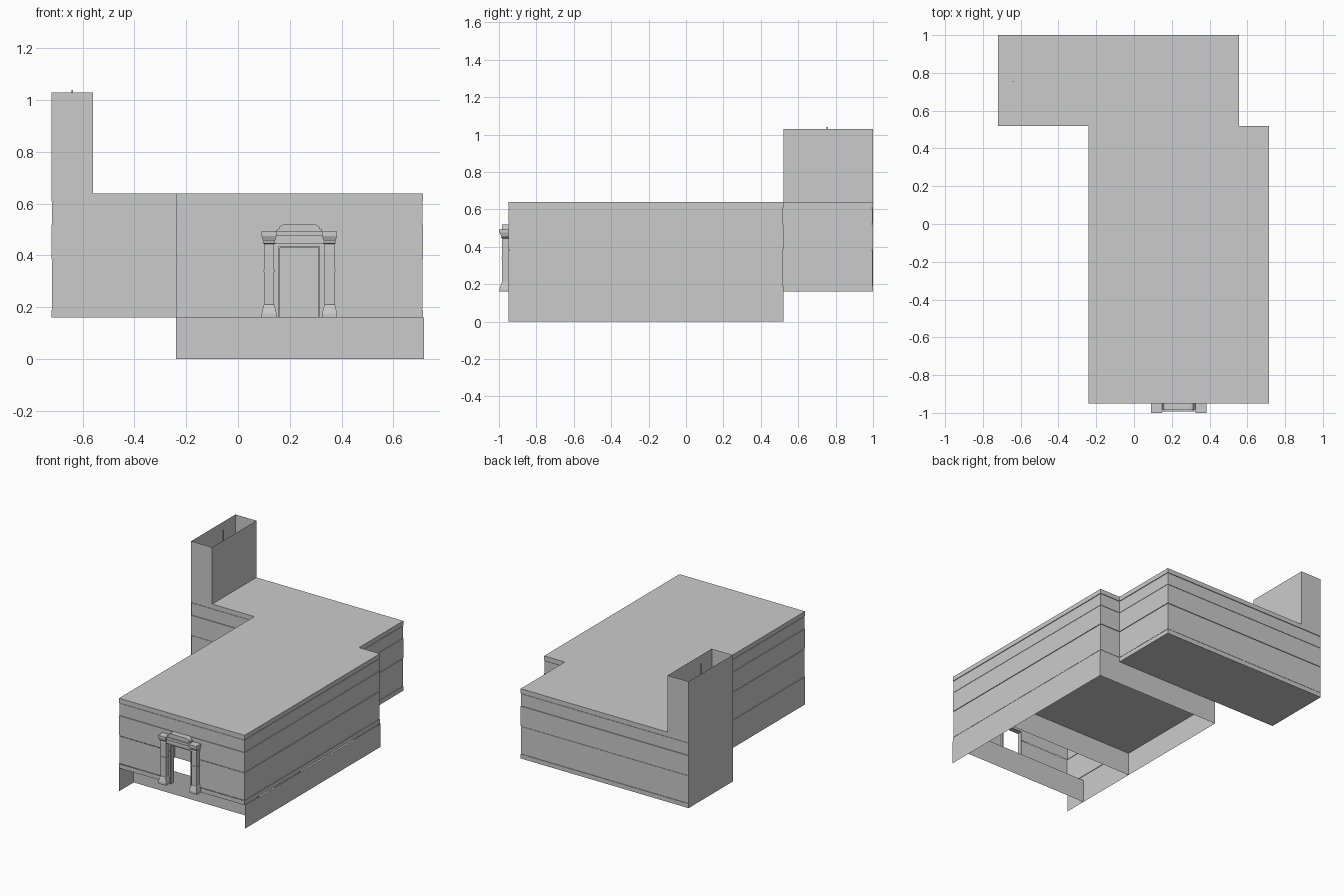
import bpy, bmesh, math

if "Cube" in bpy.data.objects:
    bpy.data.objects.remove(bpy.data.objects["Cube"])

FLOOR, ROOF, TOP = 0.16, 0.64, 1.03
FRONT, MID, BACK = -0.95, 0.52, 1.0
LEFT, RIGHT = -0.24, 0.715
DOOR_L, DOOR_R, DOOR_T = 0.157, 0.317, 0.435
DOOR_X = (DOOR_L + DOOR_R) / 2
FOOTPRINT = [(LEFT, FRONT), (RIGHT, FRONT), (RIGHT, MID), (0.557, MID),
             (0.557, BACK), (-0.72, BACK), (-0.72, MID), (LEFT, MID)]


def make(name, faces):
    """Mesh object from a list of faces, each a list of points."""
    bm = bmesh.new()
    for f in faces:
        bm.faces.new([bm.verts.new(p) for p in f])
    bmesh.ops.remove_doubles(bm, verts=bm.verts, dist=1e-5)
    me = bpy.data.meshes.new(name)
    bm.to_mesh(me)
    bm.free()
    ob = bpy.data.objects.new(name, me)
    bpy.context.collection.objects.link(ob)
    return ob


def upright(a, b, z0, z1):
    """Vertical panel between two plan points."""
    return [(*a, z0), (*b, z0), (*b, z1), (*a, z1)]


def inset(poly, d):
    """Mitred inset of a right-angled counter-clockwise outline."""
    out = []
    for i, (x, y) in enumerate(poly):
        normal = [0, 0]
        for p, q in ((poly[i - 1], (x, y)), ((x, y), poly[(i + 1) % len(poly)])):
            dx, dy = q[0] - p[0], q[1] - p[1]
            n = math.hypot(dx, dy)
            normal[0] -= dy / n
            normal[1] += dx / n
        out.append((x + normal[0] * d, y + normal[1] * d))
    return out


def box(name, x0, x1, y0, y1, z0, z1):
    a, b, c, d = (x0, y0), (x1, y0), (x1, y1), (x0, y1)
    sides = [upright(p, q, z0, z1) for p, q in ((a, b), (b, c), (c, d), (d, a))]
    return make(name, sides + [[(*p, z1) for p in (a, b, c, d)],
                               [(*p, z0) for p in (d, c, b, a)]])


# Walls: courses separated by shallow grooves, with the doorway left out
courses = [(0.16, 0.19, 0), (0.19, 0.194, 0.004), (0.194, 0.38, 0.002),
           (0.38, 0.384, 0.005), (0.384, DOOR_T, 0), (DOOR_T, 0.52, 0),
           (0.52, 0.524, 0.005), (0.524, 0.605, 0.002),
           (0.605, 0.609, 0.005), (0.609, ROOF, 0)]
faces, last = [], None
for z0, z1, d in courses:
    ring = inset(FOOTPRINT, d)
    for i, p in enumerate(ring):
        j = (i + 1) % len(ring)
        q = ring[j]
        if i == 5:            # plain shaft face covers this side
            continue
        if i == 0:
            cuts = [p, (DOOR_L, p[1]), (DOOR_R, p[1]), q]
            for k in range(3):
                if k != 1 or z0 >= DOOR_T:
                    faces.append(upright(cuts[k], cuts[k + 1], z0, z1))
        else:
            faces.append(upright(p, q, z0, z1))
        if last and last[1] != d and not (i == 0 and z0 < DOOR_T):
            old = last[0]
            faces.append([(*old[i], z0), (*old[j], z0), (*q, z0), (*p, z0)])
    last = (ring, d)
make("walls", faces)
make("roof", [[(*p, ROOF) for p in FOOTPRINT]])

# Floor stops behind the open entrance bay
STEP, BAY = -0.79, -0.34
make("floor", [[(x, y, FLOOR) for x, y in
                [(LEFT, BAY), (RIGHT, BAY)] + FOOTPRINT[2:]][::-1]])

# Foundation skirt with recessed front and cross wall
SR = 0.719
skirt = []
for x in (LEFT, SR):
    for y0, y1 in ((FRONT, STEP), (STEP, BAY), (BAY, MID)):
        skirt.append(upright((x, y0), (x, y1), 0, FLOOR))
for y in (STEP, BAY, MID):
    skirt.append(upright((LEFT, y), (SR, y), 0, FLOOR))
make("foundation_skirt", skirt)

# Open-topped shaft at the back left
SX0, SX1 = -0.72, -0.56
make("shaft", [upright((SX0, BACK), (SX0, MID), FLOOR, TOP),
               upright((SX0, MID), (SX1, MID), ROOF, TOP),
               upright((SX1, MID), (SX1, BACK), ROOF, TOP),
               upright((SX1, BACK), (SX0, BACK), ROOF, TOP)])
box("shaft_rod", -0.643, -0.637, 0.752, 0.758, ROOF, 1.04)


# Portal pilasters: stacked square sections (height, half width, depth)
def pilaster(name, cx, sections):
    rings = []
    for z, w, d in sections:
        y = FRONT - d
        rings.append([(cx - w, FRONT, z), (cx - w, y, z),
                      (cx + w, y, z), (cx + w, FRONT, z)])
    fs = [[a[k], a[k + 1], b[k + 1], b[k]]
          for a, b in zip(rings, rings[1:]) for k in range(3)]
    make(name, fs + [rings[0][::-1], rings[-1]])


sections = [(0.16, 0.029, 0.046), (0.175, 0.029, 0.046), (0.205, 0.022, 0.038),
            (0.21, 0.020, 0.034), (0.338, 0.020, 0.034), (0.338, 0.022, 0.037),
            (0.346, 0.022, 0.037), (0.346, 0.020, 0.034), (0.445, 0.020, 0.034),
            (0.448, 0.025, 0.040), (0.455, 0.022, 0.037), (0.475, 0.029, 0.046)]
for side, s in (("left", -1), ("right", 1)):
    cx = DOOR_X + s * 0.117
    pilaster(side + "_pilaster", cx, sections)
    box(side + "_cornice_block", cx - 0.029, cx + 0.029, -1.0, FRONT, 0.475, 0.493)

# Entablature between the pilasters
box("lintel", DOOR_X - 0.1, DOOR_X + 0.1, -0.982, FRONT, 0.445, 0.475)
box("cornice", DOOR_X - 0.115, DOOR_X + 0.115, -0.992, FRONT, 0.475, 0.493)

# Pediment with rounded shoulders
half = [(0.088, 0.493), (0.087, 0.500)]
half += [(0.058 + 0.022 * math.cos(t), 0.500 + 0.02 * math.sin(t))
         for t in [math.radians(a) for a in (0, 30, 60, 90)]]
outline = [(DOOR_X + x, z) for x, z in half] + \
          [(DOOR_X - x, z) for x, z in reversed(half)]
y0, y1 = -0.985, FRONT
pediment = [[(x, y0, z) for x, z in outline], [(x, y1, z) for x, z in outline[::-1]]]
for (xa, za), (xb, zb) in zip(outline, outline[1:] + outline[:1]):
    pediment.append([(xa, y0, za), (xa, y1, za), (xb, y1, zb), (xb, y0, zb)])
make("pediment", pediment)

# Door frame around the opening
for side, x in (("left", DOOR_L), ("right", DOOR_R - 0.006)):
    box(side + "_door_jamb", x, x + 0.006, -0.962, -0.93, FLOOR, DOOR_T)
box("door_head", DOOR_L, DOOR_R, -0.962, -0.93, DOOR_T - 0.006, DOOR_T)
